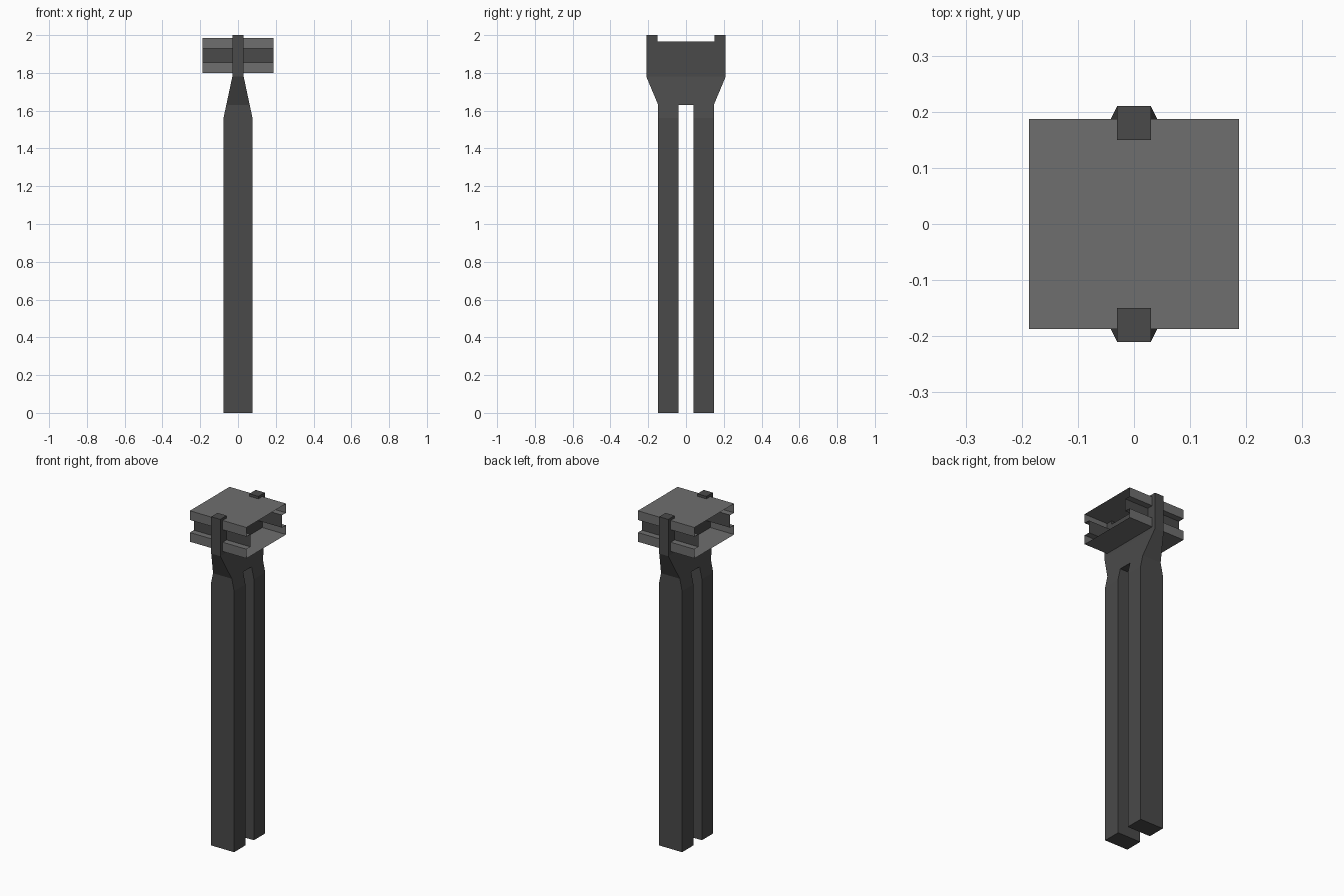
import bpy, bmesh

if "Cube" in bpy.data.objects:
    bpy.data.objects.remove(bpy.data.objects["Cube"])


def material(name, v):
    m = bpy.data.materials.new(name)
    m.diffuse_color = (v, v, v, 1)
    m.use_nodes = True
    m.node_tree.nodes["Principled BSDF"].inputs["Base Color"].default_value = m.diffuse_color
    return m


dark = material("dark_grey", 0.068)
light = material("mid_grey", 0.156)


def finish(bm, name, mats):
    me = bpy.data.meshes.new(name)
    bm.to_mesh(me)
    bm.free()
    for m in mats:
        me.materials.append(m)
    ob = bpy.data.objects.new(name, me)
    bpy.context.collection.objects.link(ob)


# Forked post: rows of (z, half thickness in x, inner y, outer y)
rows = [(0, 0.077, 0.04, 0.147), (1.56, 0.077, 0.04, 0.147),
        (1.63, 0.062, 0.04, 0.147), (1.78, 0.03, 0.15, 0.21),
        (1.965, 0.03, 0.15, 0.21), (2.0, 0.03, 0.15, 0.21)]
bm = bmesh.new()
grid = [[bm.verts.new((t, y, z)) for y in (-o, -i, i, o)] for z, t, i, o in rows]
for r in range(len(rows) - 1):
    for c in range(3):
        # the middle column only exists between the leg gap and the prong notch
        if c == 1 and r not in (2, 3):
            continue
        lo, hi = grid[r], grid[r + 1]
        bm.faces.new((lo[c], lo[c + 1], hi[c + 1], hi[c]))
ext = bmesh.ops.extrude_face_region(bm, geom=bm.faces[:], use_keep_orig=True)
for v in ext["geom"]:
    if isinstance(v, bmesh.types.BMVert):
        v.co.x = -v.co.x
bmesh.ops.recalc_face_normals(bm, faces=bm.faces[:])
finish(bm, "forked_post", [dark])

# Grooved head block: a profile run along x, open at both ends
side = [(0.187, 1.80), (0.187, 1.855), (0.15, 1.855),
        (0.15, 1.93), (0.187, 1.93), (0.187, 1.985)]
loop = side + [(-y, z) for y, z in reversed(side)]
bm = bmesh.new()
left = [bm.verts.new((-0.187, y, z)) for y, z in loop]
right = [bm.verts.new((0.187, y, z)) for y, z in loop]
for k in range(len(loop)):
    n = (k + 1) % len(loop)
    f = bm.faces.new((right[k], left[k], left[n], right[n]))
    # the recessed groove walls are dark
    f.material_index = 1 if abs(loop[k][0]) == abs(loop[n][0]) == 0.15 else 0
finish(bm, "grooved_head_block", [light, dark])
